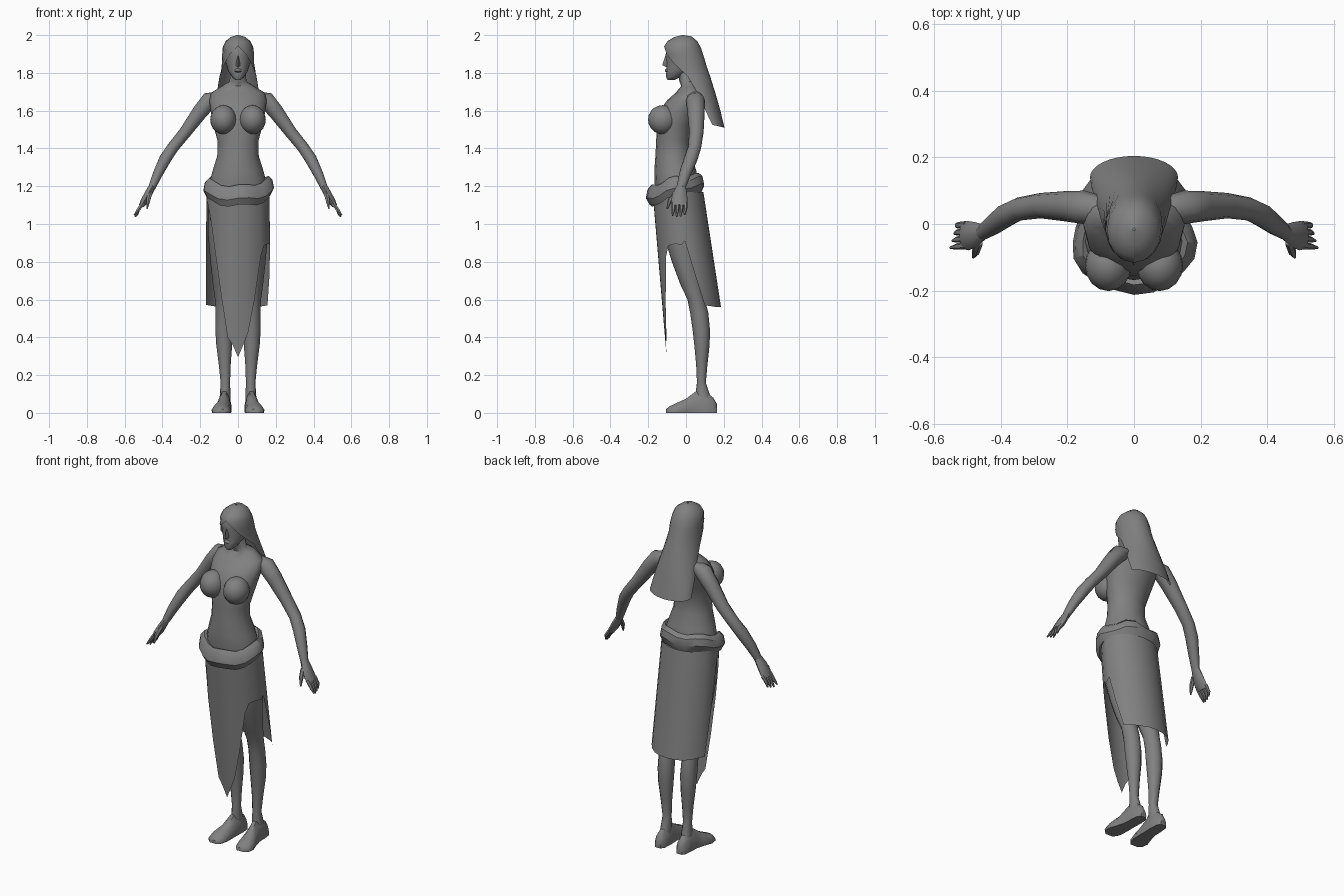
import bpy, bmesh, math
from mathutils import Vector

GREY = bpy.data.materials.new("plain_grey")
GREY.diffuse_color = (0.22, 0.22, 0.22, 1)


def loft(name, rings, wrap=True, caps=True, loop=False, flip=1, angle=50):
    """Skin a list of equal-length point rings."""
    bm = bmesh.new()
    rows = [[bm.verts.new((p[0] * flip, p[1], p[2])) for p in r] for r in rings]
    n = len(rows[0])
    pairs = list(zip(rows, rows[1:])) + ([(rows[-1], rows[0])] if loop else [])
    for a, b in pairs:
        for i in range(n if wrap else n - 1):
            j = (i + 1) % n
            bm.faces.new((a[i], a[j], b[j], b[i]))
    if caps and not loop:
        bm.faces.new(rows[0])
        bm.faces.new(rows[-1])
    bmesh.ops.recalc_face_normals(bm, faces=bm.faces)
    me = bpy.data.meshes.new(name)
    bm.to_mesh(me)
    bm.free()
    me.materials.append(GREY)
    ob = bpy.data.objects.new(name, me)
    bpy.context.collection.objects.link(ob)
    smooth(ob, angle)
    return ob


def smooth(ob, angle=50):
    bpy.ops.object.select_all(action='DESELECT')
    ob.select_set(True)
    bpy.context.view_layer.objects.active = ob
    bpy.ops.object.shade_smooth_by_angle(angle=math.radians(angle))


def level(z, hw, yf, yb, cx=0, n=16):
    """Horizontal oval ring."""
    cy, ry = (yf + yb) / 2, (yb - yf) / 2
    return [(cx + hw * math.sin(k * math.tau / n), cy - ry * math.cos(k * math.tau / n), z)
            for k in range(n)]


def tube(name, path, flip=1, n=10):
    """Limb through (x, y, z, radius across y, radius in the xz plane)."""
    pts = [Vector(p[:3]) for p in path]
    rings = []
    for i, p in enumerate(path):
        t = (pts[min(i + 1, len(pts) - 1)] - pts[max(i - 1, 0)]).normalized()
        u = t.cross(Vector((0, 1, 0))).normalized()
        v = u.cross(t)
        rings.append([pts[i] + v * p[3] * math.cos(k * math.tau / n)
                      + u * p[4] * math.sin(k * math.tau / n) for k in range(n)])
    return loft(name, rings, flip=flip)


# Torso with neck: z, half width, front y, back y
loft("torso", [level(*r) for r in [
    (1.06, .155, -.14, .06), (1.2, .155, -.165, .07), (1.28, .135, -.168, .055),
    (1.36, .11, -.162, .03), (1.44, .108, -.158, .025), (1.52, .13, -.155, .045),
    (1.6, .145, -.14, .08), (1.655, .152, -.10, .098), (1.695, .142, -.055, .095),
    (1.73, .085, -.025, .08), (1.755, .045, -.035, .045), (1.84, .036, -.05, .035)]])

# Head
loft("head", [level(*r) for r in [
    (1.763, .016, -.098, -.06), (1.778, .032, -.106, -.03), (1.81, .052, -.104, .02),
    (1.85, .065, -.102, .05), (1.89, .071, -.108, .065), (1.93, .07, -.105, .065),
    (1.965, .05, -.08, .045), (1.985, .015, -.03, .01)]])

# Nose and lips
loft("nose", [[(-.005, -.1, 1.893), (.005, -.1, 1.893), (0, -.109, 1.893)],
              [(-.013, -.098, 1.84), (.013, -.098, 1.84), (0, -.126, 1.842)],
              [(-.008, -.098, 1.832), (.008, -.098, 1.832), (0, -.108, 1.832)]])
loft("lips", [level(z, w, y, -.09, n=8) for z, w, y in
              [(1.803, .012, -.104), (1.809, .02, -.112), (1.816, .018, -.111), (1.823, .01, -.104)]])

# Hair: half width, front y, front z, back y, back z, how far it wraps forward
hair = []
for hw, yf, zf, yb, zb, span in [
        (.004, -.02, 2.0, -.012, 2.0, 1), (.035, -.062, 1.99, .03, 1.993, 1),
        (.066, -.098, 1.968, .06, 1.968, 1), (.081, -.116, 1.94, .08, 1.93, 1),
        (.086, -.116, 1.90, .095, 1.885, .84), (.086, -.112, 1.855, .108, 1.84, .7),
        (.098, -.10, 1.79, .13, 1.775, .52), (.112, -.035, 1.70, .158, 1.685, .5),
        (.125, .02, 1.61, .182, 1.6, .5), (.132, .075, 1.54, .204, 1.51, .5)]:
    row = []
    for k in range(17):
        t = (k / 8 - 1) * span * math.pi
        f = (1 - math.cos(t)) / 2
        row.append((hw * math.sin(t), yb + (yf - yb) * f, zb + (zf - zb) * f))
    hair.append(row)
loft("hair", hair, wrap=False, caps=False)

# Belt: folded cloth ring, higher at the back
belt = []
for k in range(20):
    a = k * math.tau / 20
    s, c = math.sin(a), math.cos(a)
    wob = .007 * (-1) ** (k // 2)
    row = []
    for dr, dz in [(.024, -.012), (.016, .03), (-.006, .052), (-.03, .035),
                   (-.03, -.04), (.004, -.052)]:
        y = -.055 - (.13 + dr + wob * .5) * c
        row.append(((.163 + dr + wob * .5) * s, y, 1.195 + .25 * y + dz + wob + .015 * abs(s) ** 3))
    belt.append(row)
loft("belt", belt, loop=True, angle=35)

# Skirt: pointed front panel, long back panel, slit on both sides (degrees, hem z)
hem = [(-78, 1.12), (-68, 1.08), (-60, 1.03), (-45, .85), (-30, .61), (-18, .40), (-9, .36),
       (0, .295), (9, .36), (18, .43), (30, .6), (45, .83), (54, .885), (70, .895), (84, .89),
       (92, .91), (105, .73), (117, .57), (132, .565), (148, .56), (164, .56), (180, .56),
       (196, .56), (212, .56), (228, .565), (245, .57), (256, .57), (268, .85), (278, 1.08),
       (282, 1.12)]
cols = []
for deg, low in hem:
    a = math.radians(deg)
    col = []
    for k in range(9):
        z = 1.17 + (low - 1.17) * k / 8
        d = 1.15 - z
        col.append(((.166 + .016 * d) * math.sin(a),
                    -.04 + .119 * d - (.135 + .034 * d) * math.cos(a), z))
    cols.append(col)
loft("skirt", cols, wrap=False, caps=False)

for side, s in (("right", 1), ("left", -1)):
    # Bust
    bpy.ops.mesh.primitive_uv_sphere_add(segments=16, ring_count=10, location=(.077 * s, -.124, 1.552))
    bust = bpy.context.object
    bust.name = side + "_bust"
    bust.scale = (.07, .077, .077)
    bust.data.materials.append(GREY)
    smooth(bust)

    # Arm
    tube(side + "_arm", [
        (.10, .045, 1.675, .04, .03), (.15, .05, 1.655, .05, .048), (.20, .053, 1.595, .046, .043),
        (.28, .055, 1.485, .038, .034), (.345, .045, 1.405, .035, .032), (.385, .025, 1.345, .036, .033),
        (.425, -.005, 1.265, .031, .027), (.455, -.026, 1.195, .024, .02)], s)

    # Palm, fingers and thumb
    tube(side + "_palm", [
        (.45, -.024, 1.205, .023, .019), (.475, -.032, 1.16, .038, .02),
        (.497, -.035, 1.12, .044, .019), (.512, -.035, 1.095, .04, .014)], s, 8)
    for k in range(4):
        y = -.065 + .021 * k
        tip = 1.035 + .008 * abs(k - 1.3)
        tube(f"{side}_finger_{k + 1}", [
            (.503, y, 1.11, .011, .012), (.528, y - .002, 1.075, .010, .010),
            (.55 - .006 * k, y - .006, tip, .004, .004)], s, 6)
    tube(side + "_thumb", [
        (.465, -.055, 1.165, .013, .013), (.475, -.085, 1.125, .012, .012),
        (.482, -.1, 1.08, .004, .004)], s, 6)

    # Leg: z, half width, front y, back y, centre x
    loft(side + "_leg", [level(*r, n=12) for r in [
        (1.12, .075, -.14, .07, .08), (.95, .077, -.12, .075, .082), (.8, .066, -.075, .07, .08),
        (.68, .055, -.03, .085, .078), (.6, .046, .008, .1, .076), (.53, .044, .022, .118, .075),
        (.44, .046, .035, .127, .074), (.36, .042, .044, .125, .073), (.25, .031, .054, .113, .07),
        (.16, .025, .058, .105, .067), (.1, .028, .05, .125, .068), (.04, .03, .05, .14, .07)]],
        flip=s)

    # Foot: y, centre x, half width, top z
    foot = []
    for y, cx, w, top in [(.165, .07, .018, .045), (.145, .07, .032, .08), (.1, .07, .036, .115),
                          (.05, .072, .036, .112), (0, .079, .043, .075), (-.05, .088, .052, .052),
                          (-.085, .09, .045, .036), (-.106, .088, .024, .02)]:
        foot.append([(cx + w * dx, y, top * dz) for dx, dz in
                     [(-.95, 0), (-1, .3), (-.75, .7), (-.3, 1), (.3, 1), (.75, .7), (1, .3), (.95, 0)]])
    loft(side + "_foot", foot, flip=s)
